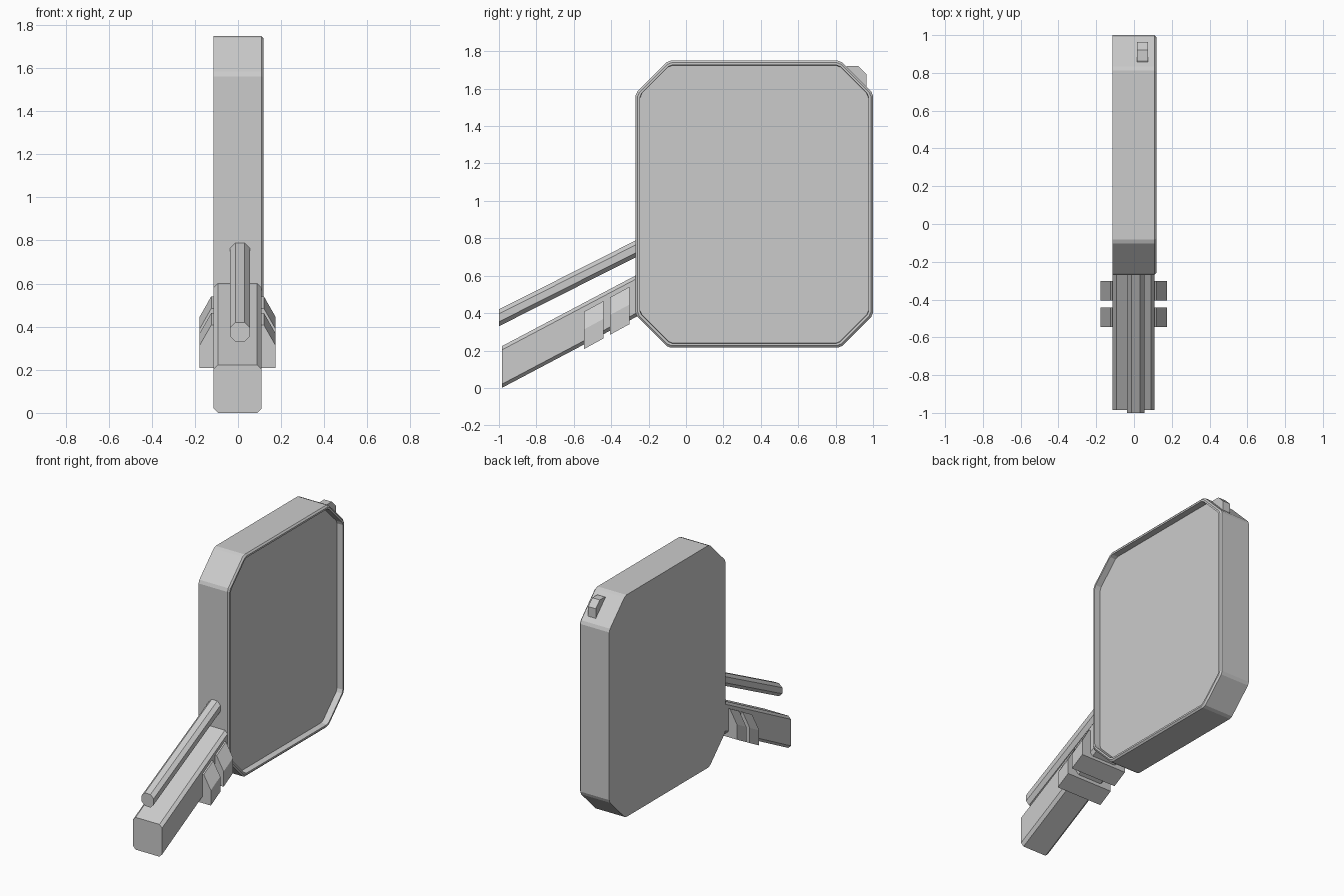
import bpy, bmesh
from mathutils import Vector

if "Cube" in bpy.data.objects:
    bpy.data.objects.remove(bpy.data.objects["Cube"])


def loft(name, rings):
    """Skin a list of equal-length point rings and cap both ends."""
    bm = bmesh.new()
    loops = [[bm.verts.new(p) for p in ring] for ring in rings]
    n = len(loops[0])
    for a, b in zip(loops, loops[1:]):
        for i in range(n):
            j = (i + 1) % n
            bm.faces.new((a[i], a[j], b[j], b[i]))
    bm.faces.new(loops[0])
    bm.faces.new(loops[-1])
    bmesh.ops.recalc_face_normals(bm, faces=bm.faces)
    mesh = bpy.data.meshes.new(name)
    bm.to_mesh(mesh)
    bm.free()
    obj = bpy.data.objects.new(name, mesh)
    bpy.context.collection.objects.link(obj)
    return obj


def octagon(u0, u1, v0, v1, c):
    """Rectangle with its four corners cut by c."""
    return [(u0 + c, v0), (u1 - c, v0), (u1, v0 + c), (u1, v1 - c),
            (u1 - c, v1), (u0 + c, v1), (u0, v1 - c), (u0, v0 + c)]


def cut_corners(points, r):
    """Replace every corner with two points at distance r from it."""
    out = []
    for i, p in enumerate(points):
        p = Vector(p)
        for q in (Vector(points[i - 1]), Vector(points[(i + 1) % len(points)])):
            out.append(p + (q - p).normalized() * r)
    return out


def case_ring(x, d):
    """Case outline inset by d at position x."""
    pts = octagon(-0.27 + d, 1.0 - d, 0.215 + d, 1.75 - d, 0.175 - 0.586 * d)
    return [(x, p.x, p.y) for p in cut_corners(pts, 0.013)]


# Case: deep tray with bevelled rim and a recessed panel on the +x side
loft("case", [case_ring(x, d) for x, d in
              ((-0.113, 0), (0.108, 0), (0.118, 0.011), (0.118, 0.023), (0.075, 0.025))])

# Latch on the upper rear corner
latch = [(0.83, 1.70), (0.865, 1.722), (0.92, 1.722),
         (0.964, 1.678), (0.964, 1.61), (0.93, 1.60)]
loft("corner_latch", [[(x, y, z) for y, z in latch] for x in (0.015, 0.073)])


# Sloping arms with upright end faces
def arm(name, x0, x1, c, near, far):
    loft(name, [[(x, y, z) for x, z in octagon(x0, x1, z0, z1, c)]
                for y, z0, z1 in (near, far)])


arm("lower_arm", -0.113, 0.109, 0.02, (-0.985, 0.0, 0.223), (-0.262, 0.382, 0.605))
arm("upper_rod", -0.036, 0.055, 0.024, (-1.0, 0.33, 0.42), (-0.262, 0.702, 0.792))

# Two clamps wrapped around the underside of the lower arm
for name, y0, z0 in (("front_clamp", -0.545, 0.208), ("rear_clamp", -0.405, 0.285)):
    section = [(-0.178, 0), (0.174, 0), (0.174, 0.105), (0.12, 0.2),
               (-0.124, 0.2), (-0.178, 0.105)]
    loft(name, [[(x, y0 + dy, z0 + z + dz) for x, z in section]
                for dy, dz in ((0, 0), (0.103, 0.056))])
